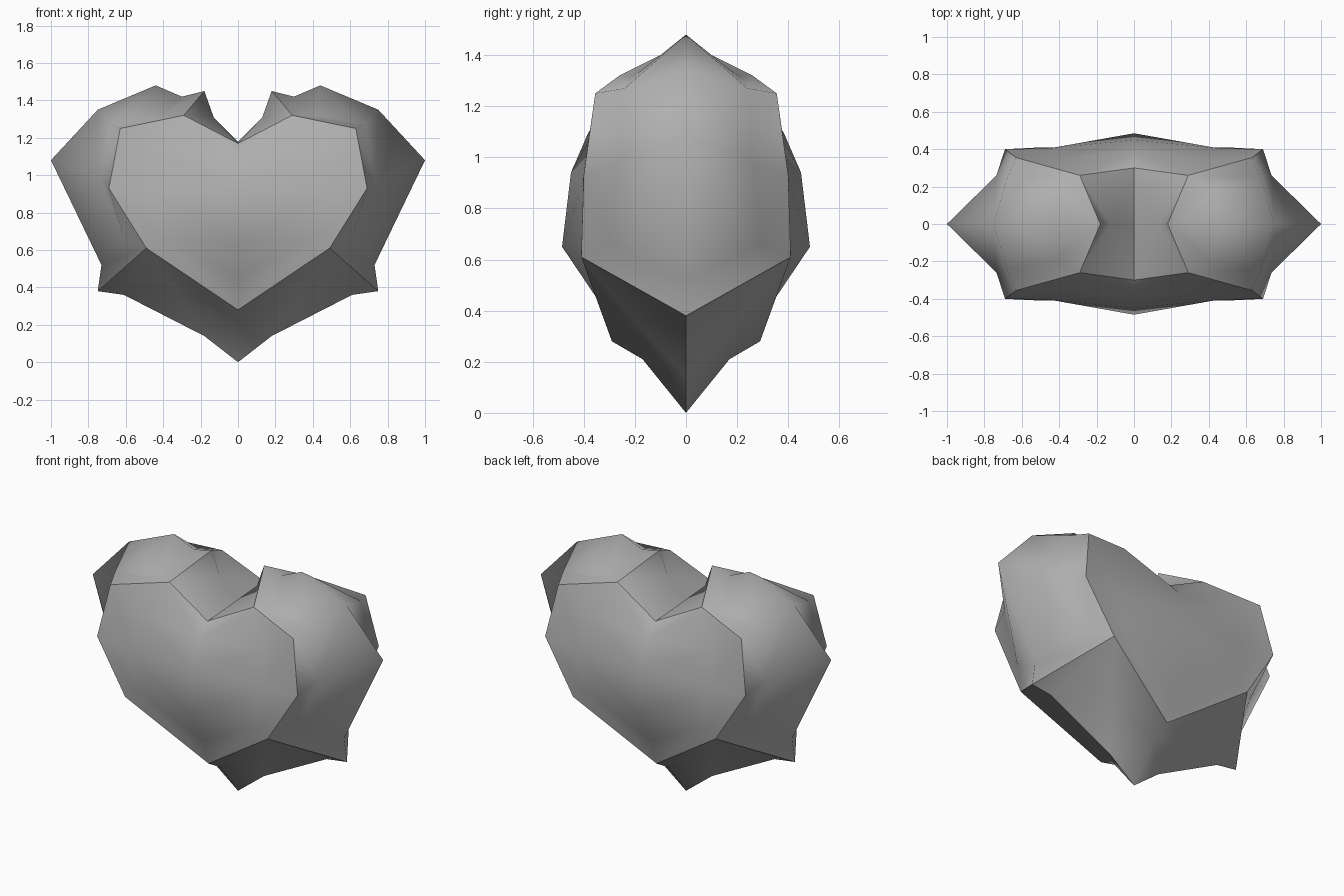
import bpy, bmesh

if "Cube" in bpy.data.objects:
    bpy.data.objects.remove(bpy.data.objects["Cube"])

# One quarter of the heart (x >= 0, y <= 0), mirrored twice
P = {
    # sharp rim of the front panel, clockwise from the notch
    'A': (0, -.30, 1.17), 'B': (.29, -.26, 1.32), 'C': (.63, -.355, 1.25),
    'D': (.69, -.40, .93), 'E': (.49, -.41, .61), 'T': (0, -.29, .28),
    # front panel bulge
    'c1': (0, -.35, .45), 'c2': (0, -.485, .65), 'c3': (0, -.45, .94),
    'c4': (0, -.385, 1.09), 'R': (.41, -.41, .66), 'M': (.45, -.405, .90),
    'Q': (.42, -.35, 1.12),
    # middle outline of the lobe
    'G': (.18, 0, 1.45), 'L0': (.30, 0, 1.42), 'L1': (.44, 0, 1.48),
    'L2': (.75, 0, 1.35), 'L3': (1.0, 0, 1.08), 'L4': (.73, 0, .52),
    'S': (.75, 0, .38),
    # inset ring of the lobe
    'b': (.41, -.20, 1.32), 'c': (.68, -.24, 1.27),
    'd': (.735, -.26, .98), 'e': (.61, -.29, .66),
    # notch
    'A0': (0, 0, 1.18), 'N': (.13, 0, 1.31),
    # underside
    'O': (0, 0, 0), 'u1': (.18, 0, .14), 'u2': (.61, 0, .36),
    'u3': (0, -.17, .21), 'u4': (.32, -.19, .35),
}
PANELS = {
    'front': 'T E R c1|c1 R c2|c2 R M c3|R E D M|M D C Q|Q C B|c4 Q B|c3 M Q c4|A c4 B',
    'lobe': 'G B b L0|B C c b|C D d c|D E e d|E S L4 e|L0 b L1|L1 b c|L1 c L2|'
            'L2 c d|L2 d L3|L3 d e|L3 e L4',
    'notch': 'A0 A N|A B N|B G N',
    'underside': 'O u1 u3|u3 u1 u4|u1 u2 u4|u2 S E|u2 E u4|T u3 u4|T u4 E',
}
SHARP = ['A B C D E T', 'T A', 'G B', 'E S', 'S u2 u1 O', 'A A0']

bm = bmesh.new()
v = {k: bm.verts.new(co) for k, co in P.items()}
for panel in PANELS.values():
    for face in panel.split('|'):
        bm.faces.new([v[k] for k in face.split()]).smooth = True

# Panel borders stay sharp
for chain in SHARP:
    names = chain.split()
    for a, b in zip(names, names[1:]):
        edge = bm.edges.get((v[a], v[b]))
        if edge:
            edge.smooth = False

# Mirror left/right and front/back
for axis in 'XY':
    bmesh.ops.mirror(bm, geom=bm.verts[:] + bm.edges[:] + bm.faces[:],
                     axis=axis, merge_dist=0.001)
    bmesh.ops.remove_doubles(bm, verts=bm.verts[:], dist=0.001)
bmesh.ops.recalc_face_normals(bm, faces=bm.faces[:])

mesh = bpy.data.meshes.new('heart_stone')
bm.to_mesh(mesh)
bm.free()
heart = bpy.data.objects.new('heart_stone', mesh)
bpy.context.collection.objects.link(heart)

# Darker grey
grey = bpy.data.materials.new('mid_grey')
grey.diffuse_color = (.43, .43, .43, 1)
grey.use_nodes = True
grey.node_tree.nodes["Principled BSDF"].inputs["Base Color"].default_value = grey.diffuse_color
mesh.materials.append(grey)
